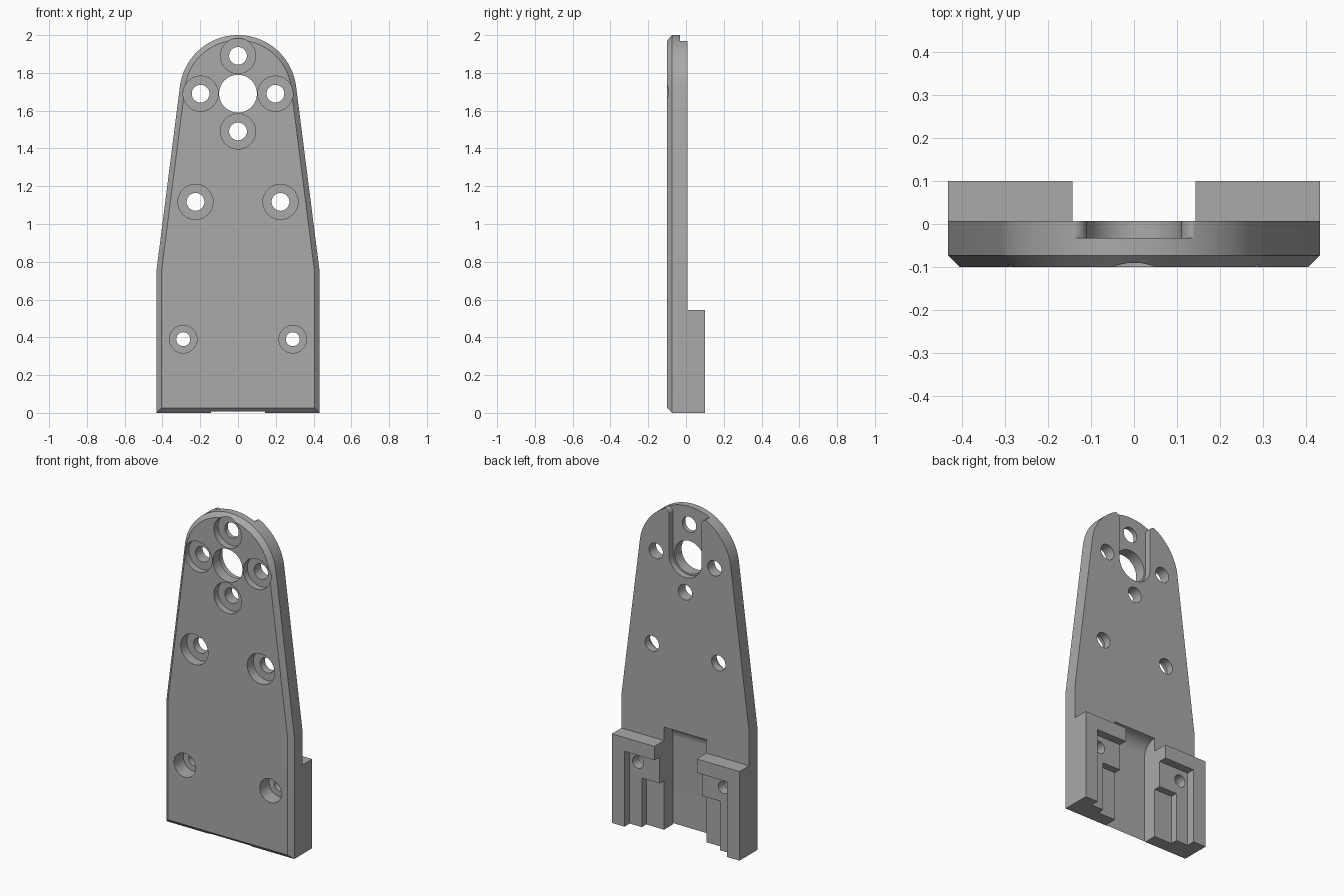
import bpy, bmesh, math
from mathutils import Vector

if "Cube" in bpy.data.objects:
    bpy.data.objects.remove(bpy.data.objects["Cube"])

grey = bpy.data.materials.new("plain grey")
grey.diffuse_color = (0.4, 0.4, 0.4, 1)
grey.use_nodes = True
grey.node_tree.nodes["Principled BSDF"].inputs["Base Color"].default_value = grey.diffuse_color

FRONT, BACK, BLOCK_BACK = -0.10, 0.007, 0.10
HW, CHAMFER, CZ, R = 0.432, 0.027, 1.69, 0.31


def loft(name, loops):
    """Solid skinned through loops of 3D points, capped at both ends."""
    bm = bmesh.new()
    rings = [[bm.verts.new(p) for p in loop] for loop in loops]
    n = len(rings[0])
    for a, b in zip(rings, rings[1:]):
        for i in range(n):
            j = (i + 1) % n
            bm.faces.new((a[i], a[j], b[j], b[i]))
    bm.faces.new(rings[0])
    bm.faces.new(rings[-1])
    bmesh.ops.recalc_face_normals(bm, faces=bm.faces)
    me = bpy.data.meshes.new(name)
    bm.to_mesh(me)
    bm.free()
    me.materials.append(grey)
    ob = bpy.data.objects.new(name, me)
    bpy.context.collection.objects.link(ob)
    return ob


def prism(name, pts, y0, y1):
    """Extrude an x-z profile along y."""
    return loft(name, [[(x, y, z) for x, z in pts] for y in (y0, y1)])


def box(name, x0, x1, y0, y1, z0, z1):
    return prism(name, [(x0, z0), (x1, z0), (x1, z1), (x0, z1)], y0, y1)


def arc(cx, cz, r, a0, a1, n):
    return [(cx + r * math.cos(math.radians(a0 + (a1 - a0) * i / n)),
             cz + r * math.sin(math.radians(a0 + (a1 - a0) * i / n))) for i in range(n + 1)]


def offset(pts, d):
    """Inset a counter-clockwise convex outline by d with mitred corners."""
    out = []
    for i, p in enumerate(pts):
        p, a, b = Vector(p), Vector(pts[i - 1]), Vector(pts[(i + 1) % len(pts)])
        e, f = (p - a).normalized(), (b - p).normalized()
        n1, n2 = Vector((-e.y, e.x)), Vector((-f.y, f.x))
        out.append(tuple(p + (n1 + n2) * d / (1 + n1.dot(n2))))
    return out


# tapered plate with rounded top and chamfered front rim
corner = (HW, 0.75)
t = math.degrees(math.atan2(corner[1] - CZ, HW)
                 + math.acos(R / math.hypot(HW, corner[1] - CZ)))
outline = [(-HW, 0), (HW, 0), corner] + arc(0, CZ, R, t, 180 - t, 48) + [(-HW, 0.75)]
plate = loft("mounting_plate", [
    [(x, FRONT, z) for x, z in offset(outline, CHAMFER)],
    [(x, FRONT + CHAMFER, z) for x, z in outline],
    [(x, BACK, z) for x, z in outline]])


def combine(tool, operation='DIFFERENCE'):
    tool.hide_render = True
    m = plate.modifiers.new(tool.name, 'BOOLEAN')
    m.operation, m.solver, m.object = operation, 'EXACT', tool
    bpy.context.view_layer.objects.active = plate
    bpy.ops.object.modifier_apply(modifier=m.name)
    bpy.data.objects.remove(tool)


def bore(x, z, r, cr, depth):
    """Through hole with a counterbore from the front."""
    def ring(rad, y):
        return [(px, y, pz) for px, pz in arc(x, z, rad, 0, 360, 40)[:-1]]
    combine(loft("bore", [ring(cr, FRONT - 0.1), ring(cr, FRONT + depth),
                          ring(r, FRONT + depth), ring(r, 0.3)]))


# rear blocks with stepped pockets
for s in (-1, 1):
    def side_box(name, x0, x1, *rest):
        return box(name, min(s * x0, s * x1), max(s * x0, s * x1), *rest)
    combine(side_box("rear_block", 0.143, HW, -0.02, BLOCK_BACK, 0, 0.545), 'UNION')
    combine(side_box("pocket", 0.10, 0.346, 0.05, 0.2, -0.1, 0.46))
    combine(side_box("deep_pocket", 0.10, 0.264, BACK, 0.2, -0.1, 0.30))

# central rear channel with a rounded upper end
fr = 0.087
profile = [(-0.08, -0.1)] + [(BACK - fr * math.cos(a), 0.54 + fr * math.sin(a))
                             for a in [math.pi / 2 * i / 12 for i in range(13)]]
profile += [(0.05, 0.54 + fr), (0.05, -0.1)]
combine(loft("channel", [[(x, y, z) for y, z in profile] for x in (-0.143, 0.143)]))

# slot at the top of the back, flared where it meets the rim
flare = arc(0.142, 1.936, 0.032, 180, 90, 8)
slot = arc(0, CZ, 0.11, 180, 360, 32) + flare + [(0.142, 2.1), (-0.142, 2.1)]
slot += [(-x, z) for x, z in reversed(flare)]
combine(prism("slot", slot, -0.032, 0.1))

# large centre hole and counterbored screw holes
combine(prism("centre_hole", arc(0, CZ, 0.1, 0, 360, 64)[:-1], -0.3, 0.3))
for x, z in ((0, 1.89), (0, 1.49), (-0.198, CZ), (0.198, CZ)):
    bore(x, z, 0.047, 0.093, 0.04)
for s in (-1, 1):
    bore(s * 0.225, 1.117, 0.047, 0.093, 0.06)
    bore(s * 0.29, 0.39, 0.037, 0.073, 0.09)

# smooth curved walls, keep edges crisp
bpy.ops.object.select_all(action='DESELECT')
plate.select_set(True)
bpy.context.view_layer.objects.active = plate
bpy.ops.object.shade_smooth_by_angle(angle=math.radians(30))
